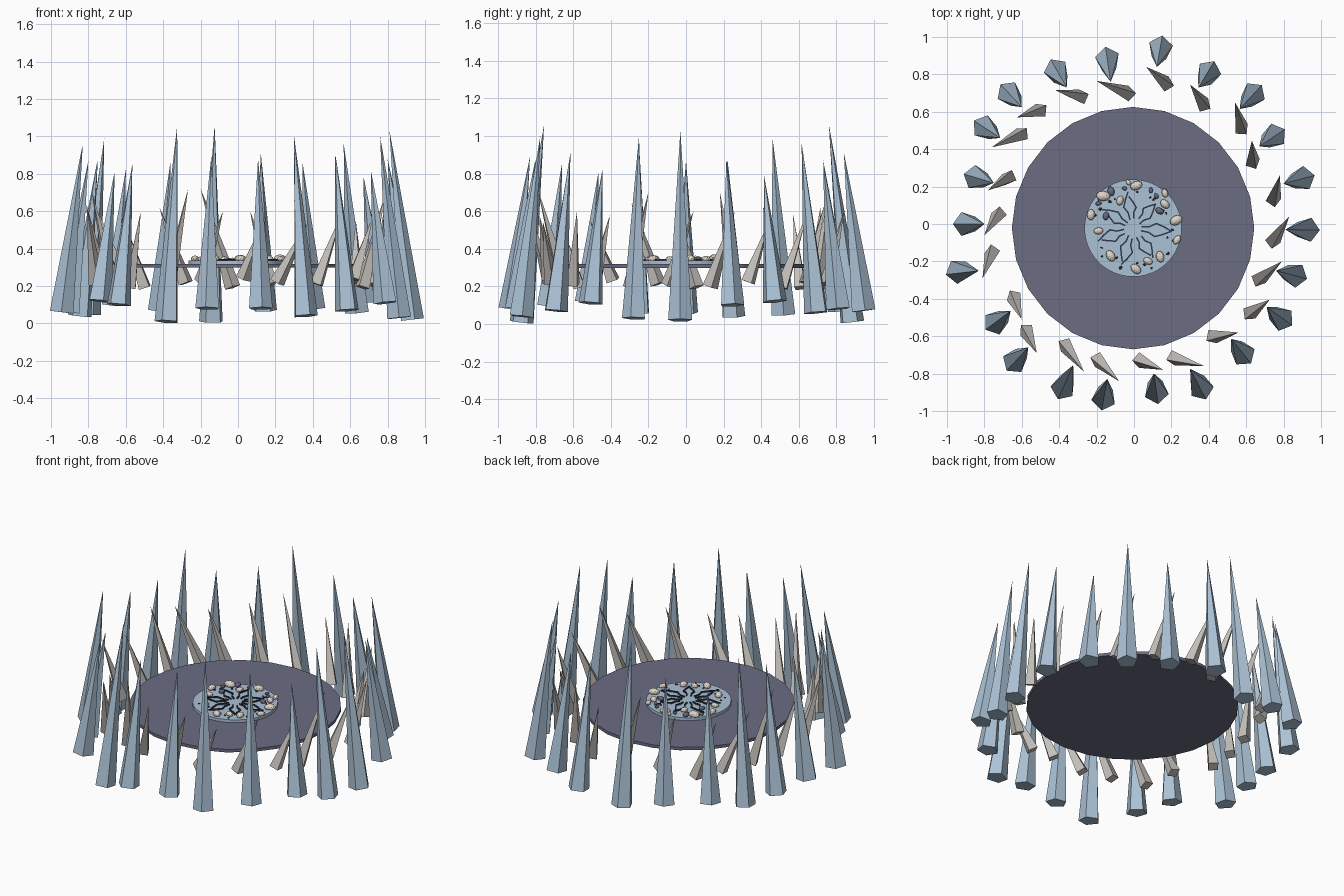
import bpy, bmesh, math, random
from mathutils import Vector, Matrix

if "Cube" in bpy.data.objects:
    bpy.data.objects.remove(bpy.data.objects["Cube"])

random.seed(7)


def mat(name, r, g, b):
    m = bpy.data.materials.new(name)
    m.diffuse_color = (r, g, b, 1)
    m.use_nodes = True
    m.node_tree.nodes["Principled BSDF"].inputs["Base Color"].default_value = m.diffuse_color
    return m


ICE = mat("pale_blue_stone", .41, .54, .67)
SLATE = mat("slate", .145, .15, .225)
GREY = mat("warm_grey", .56, .53, .50)
BONE = mat("cream", .74, .66, .58)
DARK = mat("dark_navy", .03, .042, .07)


def finish(name, bm, material):
    me = bpy.data.meshes.new(name)
    bmesh.ops.recalc_face_normals(bm, faces=bm.faces)
    bm.to_mesh(me)
    bm.free()
    me.materials.append(material)
    ob = bpy.data.objects.new(name, me)
    bpy.context.collection.objects.link(ob)
    return ob


def spike(name, base, tip, sides, radius, material):
    """Pointed prism from base to tip, one edge facing outward."""
    z = (tip - base).normalized()
    out = Vector((base.x, base.y, 0))
    x = (out - z * out.dot(z)).normalized()
    y = z.cross(x)
    bm = bmesh.new()
    ring = [bm.verts.new(base + radius * (x * math.cos(a) + y * math.sin(a)))
            for a in (2 * math.pi * i / sides for i in range(sides))]
    apex = bm.verts.new(tip)
    bm.faces.new(ring)
    for i in range(sides):
        bm.faces.new((ring[i], ring[(i + 1) % sides], apex))
    finish(name, bm, material)


def disc(name, radius, z0, z1, sides, material):
    bm = bmesh.new()
    bmesh.ops.create_cone(bm, cap_ends=True, segments=sides, radius1=radius, radius2=radius,
                          depth=z1 - z0, matrix=Matrix.Translation((CX, CY, (z0 + z1) / 2)))
    finish(name, bm, material)


CX, CY = -.005, -.022

# outer ring of tall spikes: base x, y, z and tip x, y, z
outer = [
    (.915, -.03, .02, .81, -.03, 1.03), (.89, .24, .10, .80, .215, .88),
    (.74, .465, .12, .67, .415, .79), (.63, .685, .06, .565, .615, .96),
    (.395, .80, .08, .345, .73, .86), (.14, .93, .07, .122, .84, .91),
    (-.14, .87, .01, -.125, .76, 1.06), (-.41, .81, .07, -.36, .73, .87),
    (-.66, .69, .10, -.60, .625, .82), (-.79, .51, .05, -.715, .46, .99),
    (-.835, .245, .04, -.75, .22, .88), (-.89, 0, .06, -.80, 0, .87),
    (-.93, -.25, .06, -.83, -.25, .96), (-.73, -.52, .12, -.66, -.465, .81),
    (-.63, -.725, .10, -.565, -.66, .85), (-.375, -.865, .01, -.325, -.755, 1.06),
    (-.16, -.92, .08, -.143, -.83, .89), (.118, -.885, .08, .107, -.80, .88),
    (.355, -.865, .04, .30, -.775, 1.0), (.575, -.685, .07, .52, -.615, .91),
    (.78, -.50, .11, .71, -.445, .82), (.85, -.27, .03, .76, -.25, 1.0)]
for i, p in enumerate(outer):
    b = Vector(p[:3])
    b += Vector((b.x, b.y, 0)).normalized() * .012
    spike(f"outer_spike_{i + 1}", b, Vector(p[3:]), 5, .067, ICE)

# inner ring of short swirling spikes: wide end x, y, pointed end x, y, tip height
inner = [
    (.73, -.11, .83, .04, .60), (.63, .12, .635, .44, .60), (.58, .49, .54, .65, .60),
    (.385, .62, .30, .745, .66), (.19, .735, .065, .84, .60), (-.01, .69, -.20, .765, .72),
    (-.26, .675, -.42, .715, .62), (-.48, .615, -.625, .57, .58), (-.58, .49, -.76, .41, .62),
    (-.65, .26, -.78, .18, .70), (-.71, .07, -.80, -.06, .60), (-.75, -.13, -.81, -.29, .64),
    (-.65, -.37, -.60, -.51, .55), (-.585, -.55, -.52, -.69, .60), (-.38, -.63, -.267, -.79, .72),
    (-.21, -.71, -.08, -.84, .60), (.01, -.72, .155, -.78, .58), (.19, -.71, .375, -.76, .54),
    (.40, -.605, .56, -.58, .60), (.60, -.49, .725, -.405, .58), (.65, -.31, .79, -.20, .70)]
inner[1] = (.74, .11, .78, .26, .60)
inner.insert(2, (.635, .31, .63, .445, .55))
for i, (bx, by, tx, ty, tz) in enumerate(inner):
    b, t = Vector((bx, by, .21 + random.uniform(-.02, .03))), Vector((tx, ty, tz))
    b += Vector((tx - bx, ty - by, 0)).normalized() * .02
    spike(f"inner_spike_{i + 1}", b, t, 4, .042, GREY)

# floating platform and centre plate
disc("platform", .648, .298, .318, 24, SLATE)
disc("centre_plate", .26, .318, .337, 48, ICE)

# jagged radial cracks as thin plates
bm = bmesh.new()
N = 14
for k in range(N):
    a = 2 * math.pi * (k + .3) / N
    end = random.uniform(.16, .215)
    r0 = random.uniform(.04, .065)
    path = []
    for j in range(5):
        r = r0 + (end - r0) * j / 4
        t = a + (0, .05, -.06, .10, .22)[j] * (1 if k % 2 else -1)
        path.append(Vector((CX + r * math.cos(t), CY + r * math.sin(t), .341)))
    for p, q in zip(path, path[1:]):
        d = q - p
        bmesh.ops.create_cube(bm, size=1, matrix=Matrix.Translation((p + q) / 2)
                              @ Matrix.Rotation(math.atan2(d.y, d.x), 4, 'Z')
                              @ Matrix.Diagonal((d.length + .004, .008, .008, 1)))
finish("cracks", bm, DARK)


# scattered pebbles on the centre plate: x, y, radius
def pebbles(name, items, material, sub):
    bm = bmesh.new()
    for x, y, r in items:
        bmesh.ops.create_icosphere(
            bm, subdivisions=sub, radius=1,
            matrix=Matrix.Translation((x, y, .337 + r * .35))
            @ Matrix.Rotation(random.uniform(0, 3.14), 4, 'Z')
            @ Matrix.Diagonal((r * 1.2, r * .85, r * .7, 1)))
    finish(name, bm, material)


pebbles("cream_pebbles", [
    (-.165, .15, .032), (.012, .205, .028), (-.075, .125, .022), (.165, .107, .024),
    (.225, .02, .03), (-.23, .05, .025), (-.19, -.037, .022), (-.125, -.17, .027),
    (.01, -.24, .027), (.14, -.175, .026), (.075, -.198, .022), (.23, -.085, .022),
    (-.03, .222, .014), (.165, .165, .02)], BONE, 2)
pebbles("dark_pebbles", [
    (-.123, .175, .022), (-.15, .043, .019), (.137, .07, .02), (-.05, .19, .012),
    (.09, .18, .013), (.12, .15, .013), (-.19, .11, .014)], SLATE, 2)
chips = []
for _ in range(26):
    a, r = random.uniform(0, 2 * math.pi), random.uniform(.18, .245)
    chips.append((CX + r * math.cos(a), CY + r * math.sin(a), random.uniform(.006, .01)))
pebbles("dark_chips", chips, DARK, 1)
